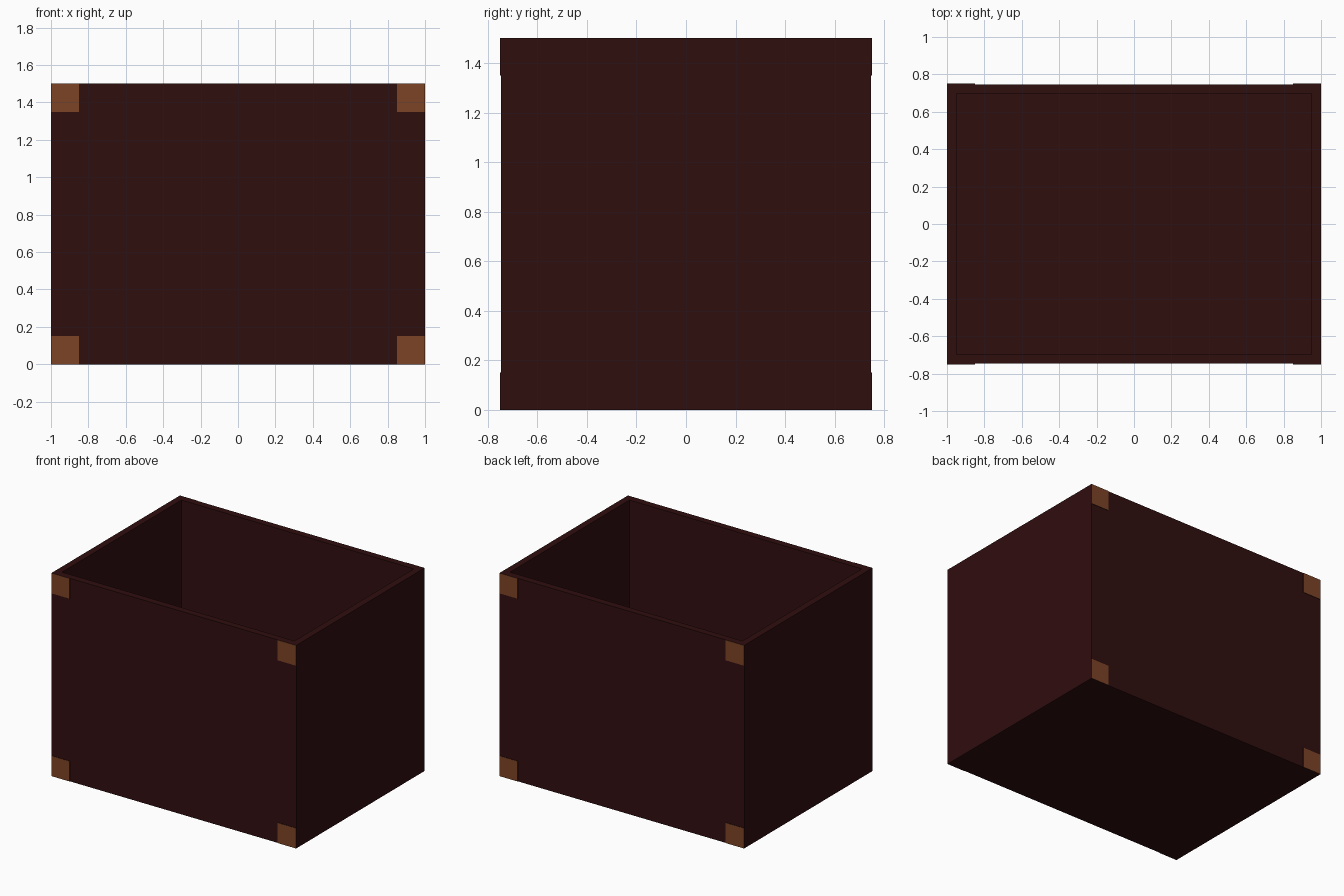
import bpy

default = bpy.data.objects.get("Cube")
if default:
    bpy.data.objects.remove(default, do_unlink=True)


def material(name, rgb):
    mat = bpy.data.materials.new(name)
    mat.use_nodes = True
    colour = [(c / 255 / 12.92) if c < 11 else ((c / 255 + 0.055) / 1.055) ** 2.4 for c in rgb]
    mat.diffuse_color = (*colour, 1)
    mat.node_tree.nodes["Principled BSDF"].inputs["Base Color"].default_value = (*colour, 1)
    return mat


def box(name, low, high, mat):
    bpy.ops.mesh.primitive_cube_add(size=1, location=[(a + b) / 2 for a, b in zip(low, high)])
    obj = bpy.context.object
    obj.name = name
    obj.scale = [b - a for a, b in zip(low, high)]
    bpy.ops.object.transform_apply(location=False, rotation=False, scale=True)
    obj.data.materials.append(mat)
    return obj


wood = material("dark red wood", (48, 14, 15))
brass = material("brown metal", (124, 68, 38))

HX, HY, H = 1.0, 0.75, 1.5
WALL, PLATE, LIFT = 0.05, 0.15, 0.003
FACE = HY - LIFT  # wall face lies just behind the corner plates

# Floor
box("floor", (-HX + WALL, -FACE + WALL, 0), (HX - WALL, FACE - WALL, WALL), wood)

# Front and back walls run the full width, side walls sit between them
for side, name in ((-1, "front"), (1, "back")):
    y0, y1 = sorted((side * FACE, side * (FACE - WALL)))
    box(name + "_wall", (-HX, y0, 0), (HX, y1, H), wood)
for side, name in ((-1, "right"), (1, "left")):
    x0, x1 = sorted((side * HX, side * (HX - WALL)))
    box(name + "_wall", (x0, -FACE + WALL, 0), (x1, FACE - WALL, H), wood)

# Thin corner plates on the front and back, with wood-coloured rims
for fy, face in ((-1, "front"), (1, "back")):
    y0, y1 = sorted((fy * FACE, fy * HY))
    for fx, across in ((-1, "right"), (1, "left")):
        x0, x1 = sorted((fx * HX, fx * (HX - PLATE)))
        for z, level in ((0, "lower"), (H - PLATE, "upper")):
            plate = box(f"{face}_{level}_{across}_corner_plate",
                        (x0, y0, z), (x1, y1, z + PLATE), brass)
            plate.data.materials.append(wood)
            for poly in plate.data.polygons:
                poly.material_index = 0 if abs(poly.normal.y) > 0.5 else 1
